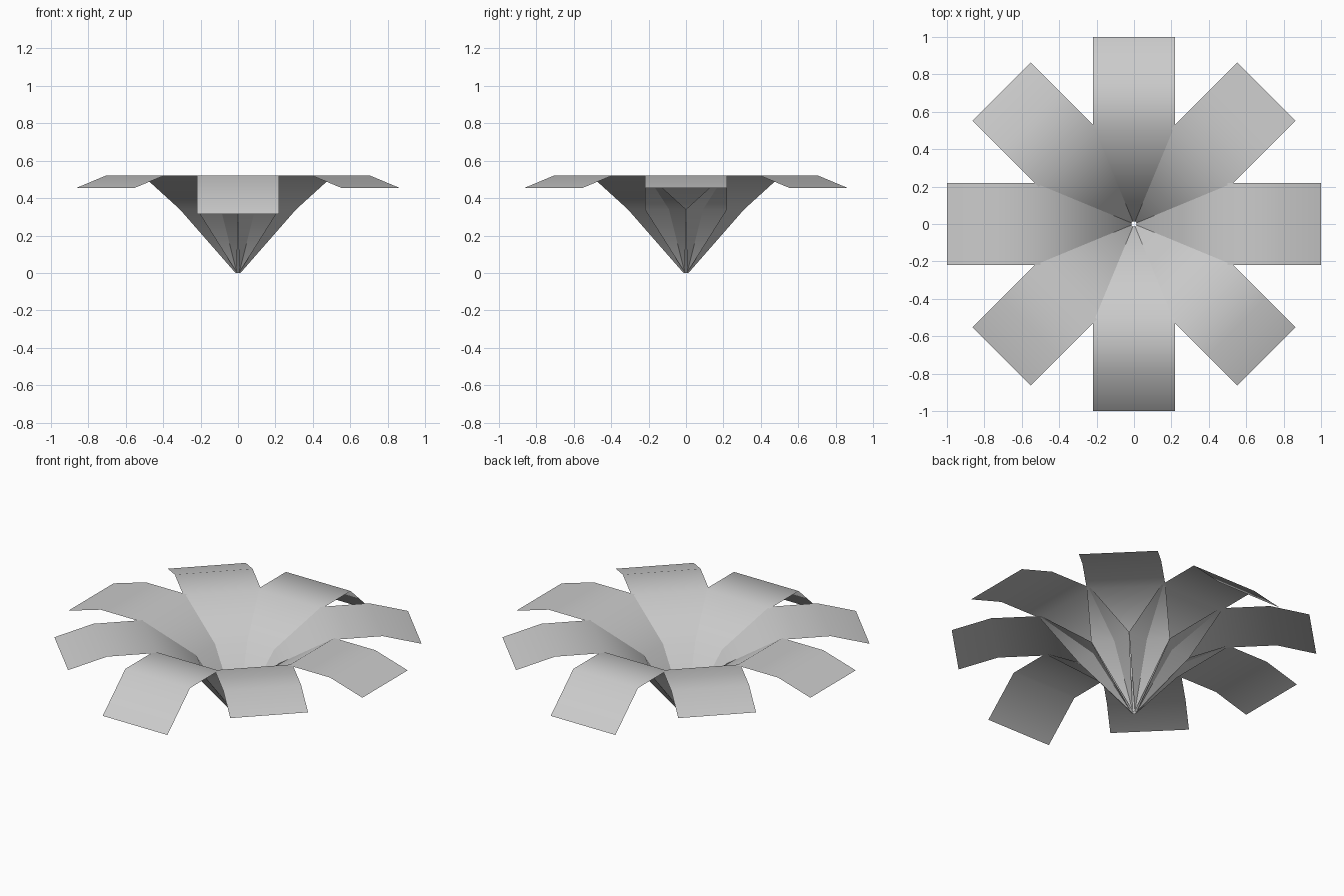
import bpy
import bmesh
from math import pi
from mathutils import Matrix

cube = bpy.data.objects.get("Cube")
if cube:
    bpy.data.objects.remove(cube, do_unlink=True)

# One plain grey for the whole flower
grey = bpy.data.materials.new("soft_grey")
grey.use_nodes = True
colour = (0.6, 0.6, 0.6, 1)
grey.diffuse_color = colour
grey.node_tree.nodes["Principled BSDF"].inputs["Base Color"].default_value = colour

HALF_WIDTH = 0.22


def make_petal(name, angle, tip_height):
    """Thin strip: narrow root, widening throat, flat shoulder, drooping tip."""
    # radius, half width, height
    profile = [
        (0.014, 0.005, 0.0),
        (0.22, HALF_WIDTH, 0.34),
        (0.50, HALF_WIDTH, 0.52),
        (0.78, HALF_WIDTH, 0.52),
        (1.0, HALF_WIDTH, tip_height),
    ]
    bm = bmesh.new()
    rows = [[bm.verts.new((r, side * w, z)) for side in (-1, 1)] for r, w, z in profile]
    for (a, b), (c, d) in zip(rows, rows[1:]):
        bm.faces.new((a, c, d, b)).smooth = True
    bmesh.ops.rotate(bm, verts=bm.verts, matrix=Matrix.Rotation(angle, 3, "Z"))
    mesh = bpy.data.meshes.new(name)
    bm.to_mesh(mesh)
    bm.free()
    mesh.materials.append(grey)
    petal = bpy.data.objects.new(name, mesh)
    bpy.context.collection.objects.link(petal)


# Eight petals; the front and back ones droop further
names = ["left", "back_left", "back", "back_right",
         "right", "front_right", "front", "front_left"]
for i, place in enumerate(names):
    droop = 0.315 if place in ("front", "back") else 0.455
    make_petal(place + "_petal", i * pi / 4, droop)
